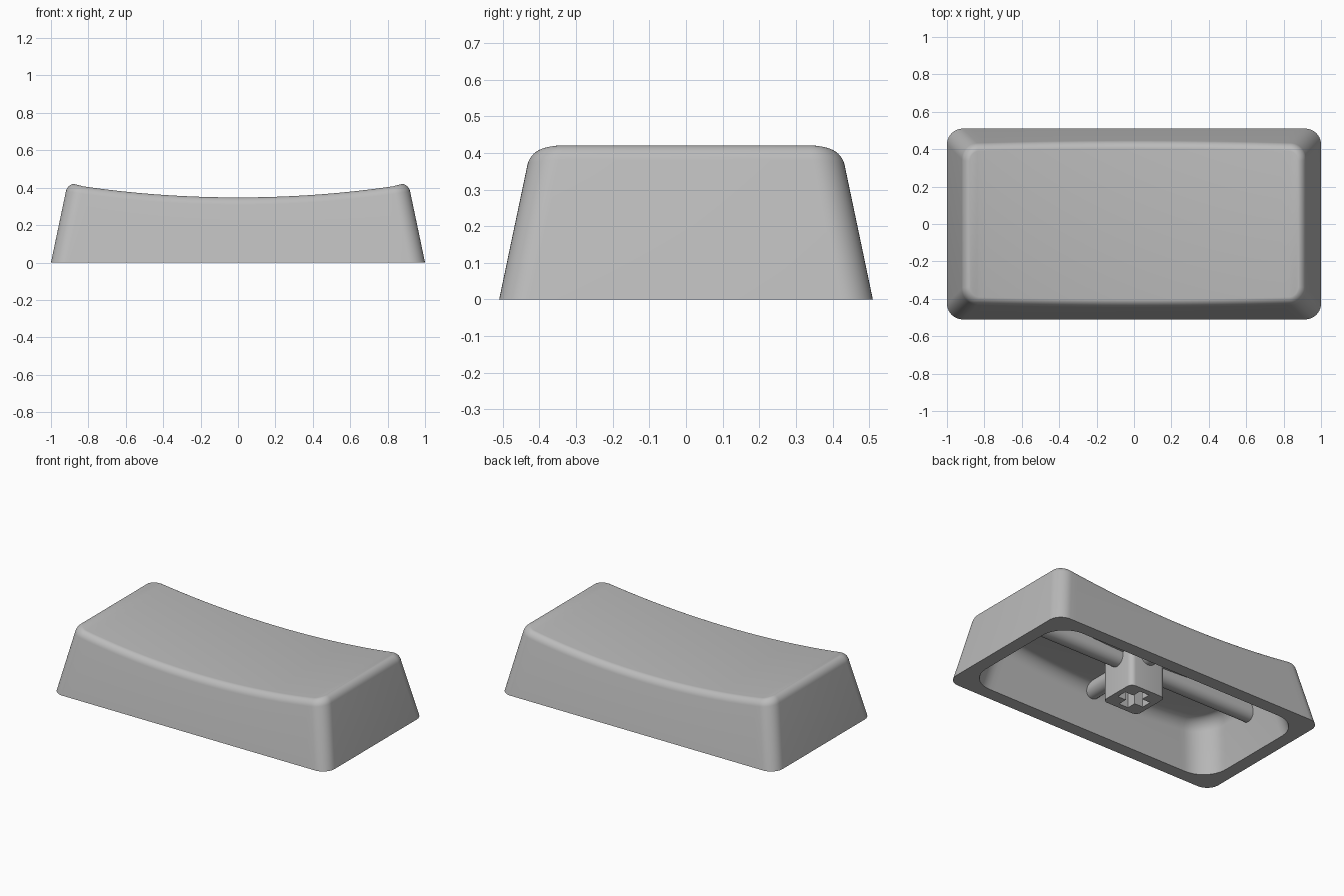
import bpy, bmesh, math
from math import sin, cos, pi

if "Cube" in bpy.data.objects:
    bpy.data.objects.remove(bpy.data.objects["Cube"])

grey = bpy.data.materials.new("light_grey_plastic")
grey.use_nodes = True
COLOUR = (0.5, 0.5, 0.5, 1)
grey.diffuse_color = COLOUR
grey.node_tree.nodes["Principled BSDF"].inputs["Base Color"].default_value = COLOUR


def make_object(name, bm, smooth=True):
    bmesh.ops.recalc_face_normals(bm, faces=bm.faces)
    mesh = bpy.data.meshes.new(name)
    bm.to_mesh(mesh)
    bm.free()
    mesh.materials.append(grey)
    obj = bpy.data.objects.new(name, mesh)
    bpy.context.collection.objects.link(obj)
    if smooth:
        bpy.ops.object.select_all(action='DESELECT')
        obj.select_set(True)
        bpy.context.view_layer.objects.active = obj
        bpy.ops.object.shade_smooth_by_angle(angle=math.radians(35))
    return obj


TAPER = 0.21
ARC, SPAN = 10, 40


def dish(x):
    return 0.348 + 0.067 * (x / 0.885) ** 2


def half_outline(hx, hy, r):
    """Front half of a rounded rectangle, from left end to right end."""
    pts = []
    for i in range(ARC + 1):
        a = pi + i / ARC * pi / 2
        pts.append((-hx + r + r * cos(a), -hy + r + r * sin(a)))
    flat = hx - r
    pts += [(flat * (2 * i / SPAN - 1), r - hy - r) for i in range(1, SPAN)]
    return pts + [(-x, y) for x, y in reversed(pts[:ARC + 1])]


def shell_ring(bm, hx, hy, r, thick, drop=None, inset=0.0):
    """Ring on the tapered wall: at the base, or a given drop below the dish."""
    front = []
    for i, (x, _) in enumerate(half_outline(hx - 0.08, hy, r)):
        z = 0 if drop is None else dish(x) - thick - drop
        e = TAPER * z + inset
        px, py = half_outline(hx - e, hy - e, max(r - inset, 0.02))[i]
        front.append(bm.verts.new((px, py, z)))
    back = [bm.verts.new((v.co.x, -v.co.y, v.co.z)) for v in front]
    return front + back[::-1]


def shell_rings(bm, hx, hy, r, thick, fillet):
    rings = [shell_ring(bm, hx, hy, r, thick)]
    for i in range(9):
        a = i / 8 * pi / 2
        rings.append(shell_ring(bm, hx, hy, r, thick,
                                fillet * (1 - sin(a)), fillet * 0.85 * (1 - cos(a))))
    return rings


# Hollow cap: outer skin, bottom rim and cavity in one continuous loft
bm = bmesh.new()
outer = shell_rings(bm, 1.0, 0.51, 0.085, 0, 0.04)
inner = shell_rings(bm, 0.915, 0.425, 0.17, 0.08, 0.07)
rings = outer[::-1] + inner
for a, b in zip(rings, rings[1:]):
    n = len(a)
    for i in range(n):
        j = (i + 1) % n
        bm.faces.new((a[i], a[j], b[j], b[i]))
for ring in (rings[0], rings[-1]):
    n = len(ring)
    for i in range(n // 2 - 1):
        bm.faces.new((ring[i], ring[i + 1], ring[n - 2 - i], ring[n - 1 - i]))
make_object("cap_shell", bm)


# Round-bottomed ribs crossing under the ceiling
def rib(name, half, along_x):
    bm = bmesh.new()
    r, zc, ztop = 0.055, 0.25, 0.335
    prof = [(r * cos(pi + i * pi / 12), zc + r * sin(pi + i * pi / 12)) for i in range(13)]
    prof = [(-r, ztop)] + prof + [(r, ztop)]
    place = (lambda s, u: (s, u, 0)) if along_x else (lambda s, u: (u, s, 0))
    ends = []
    for s in (-half, half):
        ends.append([bm.verts.new((*place(s, u)[:2], z)) for u, z in prof])
        bm.faces.new(ends[-1])
    n = len(prof)
    for i in range(n):
        j = (i + 1) % n
        bm.faces.new((ends[0][i], ends[0][j], ends[1][j], ends[1][i]))
    make_object(name, bm)


rib("long_rib", 0.88, True)
rib("short_rib", 0.39, False)

# Stem: rounded square post with a cross-shaped socket, made from one quarter outline
S, R, ARM, W, BASE, DEEP, TOP = 0.13, 0.035, 0.095, 0.034, 0.02, 0.22, 0.32
corner = [(S, 0)] + [(S - R + R * cos(i * pi / 12), S - R + R * sin(i * pi / 12))
                     for i in range(7)]
socket = [(ARM, 0), (ARM, W), (W, W), (W, ARM)]


def full_turn(quarter):
    pts = []
    for k in range(4):
        c, s = round(cos(k * pi / 2)), round(sin(k * pi / 2))
        pts += [(x * c - y * s, x * s + y * c) for x, y in quarter]
    return pts


bm = bmesh.new()


def loop(pts, z):
    return [bm.verts.new((x, y, z)) for x, y in pts]


def wall(a, b):
    for i in range(len(a)):
        j = (i + 1) % len(a)
        bm.faces.new((a[i], a[j], b[j], b[i]))


post, hole = full_turn(corner), full_turn(socket)
post_low, hole_low = loop(post, BASE), loop(hole, BASE)
post_top, hole_top = loop(post, TOP), loop(hole, DEEP)
wall(post_low, post_top)
wall(hole_low, hole_top)
bm.faces.new(post_top)
bm.faces.new(hole_top)
# Bottom face of the post around the socket, one quarter at a time
m, h = len(corner), len(socket)
for k in range(4):
    edge = [post_low[(k * m + i) % len(post)] for i in range(m + 1)]
    cut = [hole_low[(k * h + i) % len(hole)] for i in range(h + 1)]
    bm.faces.new(edge + cut[::-1])
make_object("stem", bm)
